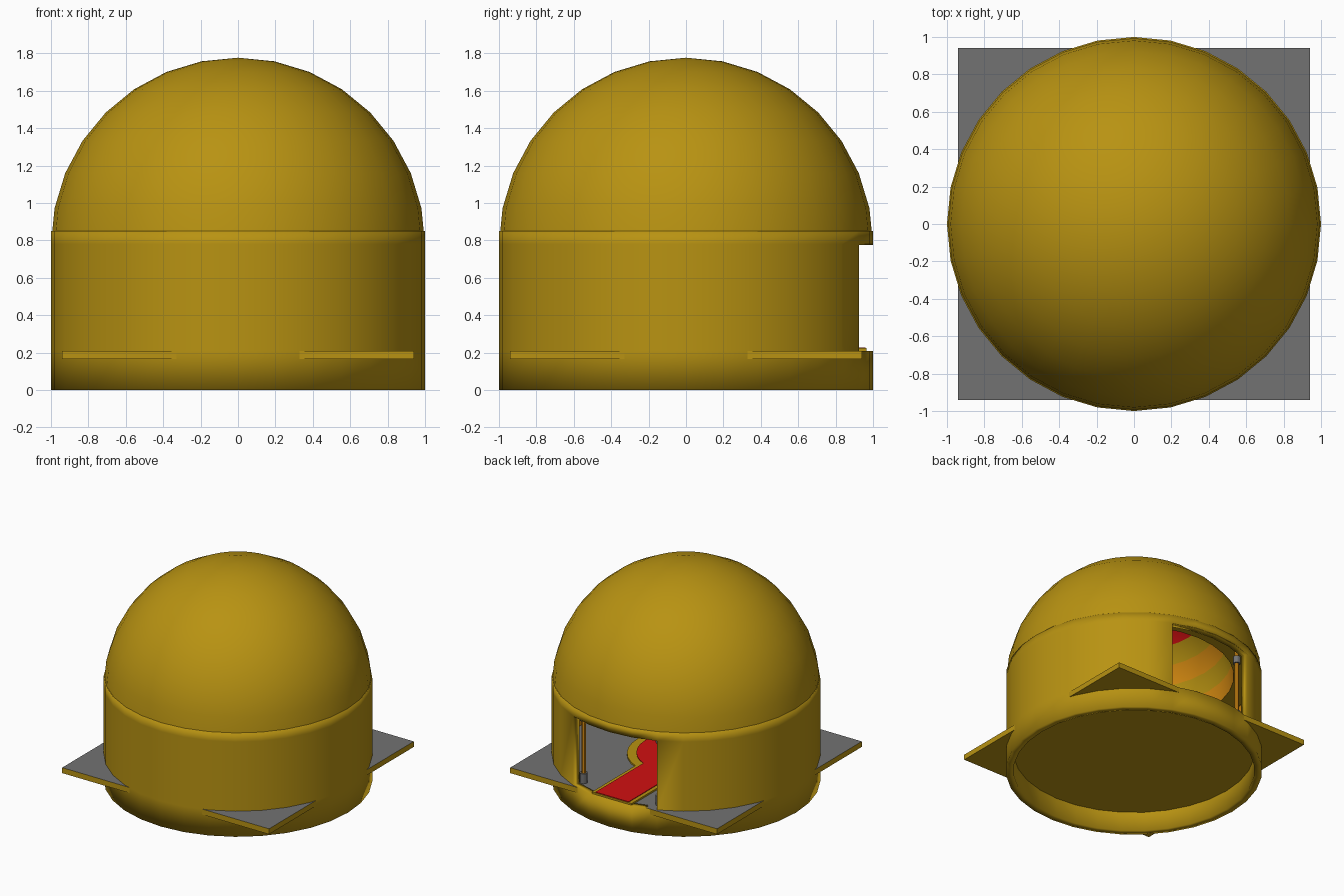
import bpy, bmesh, math

cube = bpy.data.objects.get("Cube")
if cube:
    bpy.data.objects.remove(cube)


def material(name, rgb):
    m = bpy.data.materials.new(name)
    m.use_nodes = True
    m.diffuse_color = (*rgb, 1)
    m.node_tree.nodes["Principled BSDF"].inputs["Base Color"].default_value = (*rgb, 1)
    return m


GOLD = material("gold", (0.48, 0.29, 0.006))
GREY = material("grey", (0.17, 0.17, 0.17))
RED = material("red", (0.64, 0.005, 0.006))
ORANGE = material("orange", (0.68, 0.26, 0.006))

SIDES = 32
FLOOR, DOOR_TOP, WALL_TOP = 0.21, 0.78, 0.85


def finish(bm, name, mats, smooth=True):
    mesh = bpy.data.meshes.new(name)
    bm.to_mesh(mesh)
    bm.free()
    obj = bpy.data.objects.new(name, mesh)
    bpy.context.collection.objects.link(obj)
    for m in mats:
        mesh.materials.append(m)
    if smooth:
        bpy.ops.object.select_all(action="DESELECT")
        obj.select_set(True)
        bpy.context.view_layer.objects.active = obj
        bpy.ops.object.shade_smooth_by_angle(angle=math.radians(30))
    return obj


def revolve(profile, bands, skip=lambda band, side: False, flip=False):
    """Spin (radius, z) points about z; bands gives each strip's material slot."""
    bm = bmesh.new()
    rings = []
    for r, z in profile:
        if r < 1e-4:
            rings.append([bm.verts.new((0, 0, z))] * SIDES)
        else:
            turns = [math.tau * i / SIDES for i in range(SIDES)]
            rings.append([bm.verts.new((r * math.cos(a), r * math.sin(a), z)) for a in turns])
    for b, (low, high) in enumerate(zip(rings, rings[1:])):
        for i in range(SIDES):
            if skip(b, i):
                continue
            j = (i + 1) % SIDES
            corners = list(dict.fromkeys((low[i], low[j], high[j], high[i])))
            face = bm.faces.new(corners[::-1] if flip else corners)
            face.material_index = bands[b]
    return bm


def quarter(radius, centre):
    steps = SIDES // 4
    angles = [math.pi / 2 * k / steps for k in range(steps + 1)]
    return [(radius * math.cos(a), centre + radius * math.sin(a)) for a in angles]


def box(name, x, y, z, mats, top_slot=0):
    """Box from ranges; its upward face takes top_slot."""
    bm = bmesh.new()
    bmesh.ops.create_cube(bm, size=1)
    for v in bm.verts:
        v.co = [a + (b - a) * (c + 0.5) for c, (a, b) in zip(v.co, (x, y, z))]
    bm.normal_update()
    for f in bm.faces:
        f.material_index = top_slot if f.normal.z > 0.5 else 0
    return finish(bm, name, mats, smooth=False)


def disc(name, radius, x, y, low, high, mat, sides=SIDES):
    bm = bmesh.new()
    bmesh.ops.create_cone(bm, cap_ends=True, segments=sides, radius1=radius,
                          radius2=radius, depth=high - low)
    bmesh.ops.translate(bm, verts=bm.verts, vec=(x, y, (low + high) / 2))
    return finish(bm, name, [mat])


# Round wall with a four-panel doorway at the back
back = SIDES // 4
wall = finish(
    revolve([(1, 0), (1, FLOOR), (1, DOOR_TOP), (1, WALL_TOP)], [0, 1, 1],
            skip=lambda band, side: band == 1 and back - 2 <= side < back + 2),
    "round_wall", [GOLD, GOLD, ORANGE])
thick = wall.modifiers.new("thickness", "SOLIDIFY")
thick.thickness = 0.06
thick.offset = -1
thick.material_offset = 1

# Outer dome
dome = quarter(1, 0.777)
finish(revolve(dome, [0] * (len(dome) - 1)), "dome", [GOLD])

# Banded ceiling vault under the dome
vault = [(0.95, WALL_TOP - 0.005)] + quarter(0.78, WALL_TOP)
finish(revolve(vault, [0, 1, 0, 1, 0, 2, 2, 2, 2], flip=True),
       "ceiling_vault", [GOLD, ORANGE, RED])

# Square floor plate
box("floor_plate", (-0.94, 0.94), (-0.94, 0.94), (0.165, FLOOR), [GOLD, GREY], 1)

# Carpet runner and round rug, each with a gold border
box("runner_border", (-0.18, 0.18), (0.3, 0.965), (FLOOR - 0.01, 0.224), [GOLD])
disc("rug_border", 0.44, 0, 0, FLOOR - 0.01, 0.224, GOLD)
box("runner", (-0.15, 0.15), (0.25, 0.96), (0.215, 0.229), [RED])
disc("rug", 0.37, 0, 0, 0.215, 0.229, RED)

# Slim columns inside the doorway
for side, s in (("left", 1), ("right", -1)):
    x, y = 0.345 * s, 0.835
    disc(side + "_column", 0.018, x, y, FLOOR, WALL_TOP, ORANGE, 12)
    disc(side + "_column_base", 0.03, x, y, FLOOR, 0.29, GREY, 12)
    disc(side + "_column_cap", 0.03, x, y, 0.72, 0.78, GREY, 12)
